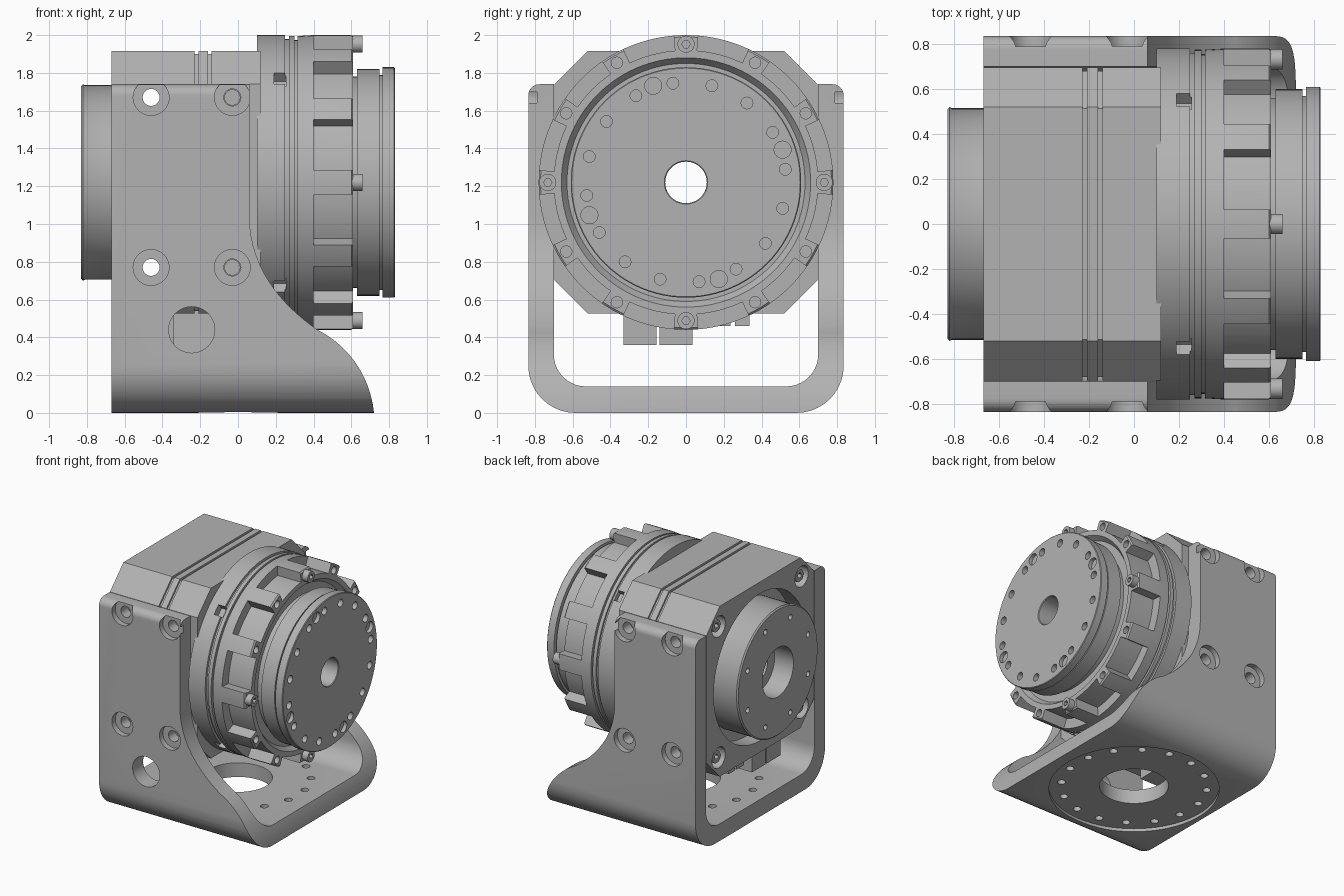
import bpy, bmesh, math
from mathutils import Vector
from mathutils.geometry import interpolate_bezier

if "Cube" in bpy.data.objects:
    bpy.data.objects.remove(bpy.data.objects["Cube"])

CZ = 1.22  # height of the drive axis
grey = bpy.data.materials.new("machined_grey")
grey.diffuse_color = (0.45, 0.45, 0.45, 1)
grey.use_nodes = True
grey.node_tree.nodes["Principled BSDF"].inputs["Base Color"].default_value = grey.diffuse_color


def place(axis, u, v, w):
    return {"x": (w, u, v), "y": (u, w, v), "z": (u, v, w)}[axis]


def circle(u, v, r, n=32):
    return [(u + r * math.cos(2 * math.pi * i / n), v + r * math.sin(2 * math.pi * i / n)) for i in range(n)]


def polar(r, deg):
    a = math.radians(deg)
    return r * math.cos(a), CZ + r * math.sin(a)


def rect(u0, u1, v0, v1):
    return [(u0, v0), (u1, v0), (u1, v1), (u0, v1)]


def fillet(pts, radii, n=10):
    """Round the corners of a polygon."""
    out = []
    for i, (p, r) in enumerate(zip(pts, radii)):
        p = Vector(p)
        if r == 0:
            out.append(tuple(p))
            continue
        a = (Vector(pts[i - 1]) - p).normalized() * r
        b = (Vector(pts[(i + 1) % len(pts)]) - p).normalized() * r
        for k in range(n + 1):
            t = math.pi / 2 * k / n
            out.append(tuple(p + a * (1 - math.sin(t)) + b * (1 - math.cos(t))))
    return out


def loft(bm, axis, sections):
    """Join equal-sized outlines placed along an axis: [(position, points)]."""
    rings = [[bm.verts.new(place(axis, u, v, w)) for u, v in pts] for w, pts in sections]
    n = len(rings[0])
    for a, b in zip(rings, rings[1:]):
        for i in range(n):
            bm.faces.new((a[i], a[(i + 1) % n], b[(i + 1) % n], b[i]))
    bm.faces.new(rings[0])
    bm.faces.new(rings[-1])


def finish(name, bm):
    bmesh.ops.recalc_face_normals(bm, faces=bm.faces)
    me = bpy.data.meshes.new(name)
    bm.to_mesh(me)
    bm.free()
    me.materials.append(grey)
    ob = bpy.data.objects.new(name, me)
    bpy.context.collection.objects.link(ob)
    return ob


def solid(name, axis, *prisms):
    """One object from prisms given as (points, start, end)."""
    bm = bmesh.new()
    for pts, a, b in prisms:
        loft(bm, axis, [(a, pts), (b, pts)])
    return finish(name, bm)


def lathe(name, profile, n=96):
    """Turn a closed (x, radius) profile around the drive axis."""
    bm = bmesh.new()
    rings = [[bm.verts.new((x, y, z)) for y, z in circle(0, CZ, r, n)] for x, r in profile]
    for k, a in enumerate(rings):
        b = rings[(k + 1) % len(rings)]
        for i in range(n):
            bm.faces.new((a[i], a[(i + 1) % n], b[(i + 1) % n], b[i]))
    return finish(name, bm)


def boolean(ob, tool, op="DIFFERENCE"):
    mod = ob.modifiers.new("cut", "BOOLEAN")
    mod.operation, mod.solver, mod.object = op, "EXACT", tool
    dg = bpy.context.evaluated_depsgraph_get()
    dg.update()
    me = bpy.data.meshes.new_from_object(ob.evaluated_get(dg))
    ob.modifiers.clear()
    ob.data = me
    bpy.data.objects.remove(tool)


def cut(ob, axis, *prisms):
    boolean(ob, solid("cutter", axis, *prisms))


# Bracket: U section trimmed by the swept side outline
W, I, H = 0.835, 0.70, 1.74
u_shape = fillet([(-W, 0), (W, 0), (W, H), (I, H), (I, 0.14), (-I, 0.14), (-I, H), (-W, H)],
                 [0.25, 0.25, 0.06, 0, 0.17, 0.17, 0, 0.06])
bracket = solid("bracket", "x", (u_shape, -0.67, 0.74))


def curve(*p):
    return [(q.x, q.y) for q in interpolate_bezier(*[Vector((a, b, 0)) for a, b in p], 16)]


side = curve((0.06, 1.05), (0.06, 0.75), (0.25, 0.56), (0.42, 0.44))
side += curve((0.42, 0.44), (0.58, 0.36), (0.70, 0.20), (0.72, 0))[1:]
side += [(0.72, -0.1), (-0.8, -0.1), (-0.8, 1.9), (0.06, 1.9)]
boolean(bracket, solid("trim", "y", (side, -1, 1)), "INTERSECT")

# Bracket bolt holes, cable hole and mounting pattern in the base
spots = [(x, z) for x in (-0.46, -0.03) for z in (0.77, 1.67)]
cut(bracket, "y", *[(circle(x, z, 0.095), s * 0.79, s * 0.9) for x, z in spots for s in (-1, 1)])
cut(bracket, "y", *[(circle(x, z, 0.045, 24), s * 0.6, s * 0.85) for x, z in spots for s in (-1, 1)])
cut(bracket, "y", (circle(-0.245, 0.44, 0.122, 48), -0.9, -0.6))
cut(bracket, "z", (circle(0, 0, 0.63, 72), -0.1, 0.025))
cut(bracket, "z", (circle(0, 0, 0.255, 64), -0.1, 0.3),
    *[(circle(*[0.54 * f(math.radians(11.25 + 22.5 * k)) for f in (math.cos, math.sin)], 0.03, 16), -0.1, 0.3)
      for k in range(16)])


# Motor housing: chamfered block with two grooves round it
def octagon(d):
    h, c = 0.695 - d, 0.52 - d * 0.4
    return [(a, CZ + b) for a, b in
            [(-c, -h), (c, -h), (h, -c), (h, c), (c, h), (-c, h), (-h, c), (-h, -c)]]


bm = bmesh.new()
loft(bm, "x", [(x, octagon(d)) for x, d in
               [(-0.67, 0), (-0.23, 0), (-0.23, 0.015), (-0.21, 0.015), (-0.21, 0),
                (-0.16, 0), (-0.16, 0.015), (-0.14, 0.015), (-0.14, 0), (0.12, 0)]])
housing = finish("motor_housing", bm)
cut(housing, "x", (circle(0, CZ, 0.60, 72), -0.8, -0.54))
cut(housing, "x", (circle(0, CZ, 0.11, 48), -0.9, 0.3))
corners = [(sy * 0.535, CZ + sz * 0.535) for sy in (-1, 1) for sz in (-1, 1)]
cut(housing, "x", *[(circle(y, z, 0.085), -0.8, -0.57) for y, z in corners])
cut(housing, "y", *[(circle(-0.46, z, 0.045, 24), -0.8, 0.8) for z in (0.77, 1.67)])
cut(housing, "y", *[(circle(-0.03, z, 0.04, 24), s * 0.5, s * 0.8) for z in (0.77, 1.67) for s in (-1, 1)])
posts = solid("corner_screws", "x", *[(circle(y, z, 0.05, 24), -0.65, -0.56) for y, z in corners])
cut(posts, "x", *[(circle(y, z, 0.025, 6), -0.7, -0.62) for y, z in corners])

# Rear cap with bore and screw holes
cap = lathe("rear_cap", [(-0.53, 0.11), (-0.53, 0.515), (-0.81, 0.515), (-0.82, 0.52), (-0.83, 0.51),
                         (-0.83, 0.20), (-0.66, 0.20), (-0.66, 0.11)])
cut(cap, "x", *[(circle(*polar(0.42, 22.5 + 45 * k), 0.022, 16), -0.9, -0.78) for k in range(8)])

# Cable connectors under the housing
solid("connectors", "x", *[(rect(a, b, z, 0.56), -0.62, -0.34) for a, b, z in
                           [(-0.33, -0.155, 0.36), (-0.14, 0.035, 0.36), (0.14, 0.235, 0.46), (0.26, 0.335, 0.46)]])

# Gear ring: grooved drum with scalloped front rim
ring = lathe("gear_ring", [(0.10, 0.11), (0.10, 0.78), (0.25, 0.78), (0.25, 0.76), (0.27, 0.76), (0.27, 0.775),
                           (0.30, 0.775), (0.30, 0.755), (0.315, 0.755), (0.315, 0.775), (0.40, 0.78),
                           (0.60, 0.78), (0.61, 0.77), (0.61, 0.66), (0.57, 0.63), (0.57, 0.11)], 120)


def sector(mid, half, r0, r1):
    angles = [mid - half + 2 * half * i / 8 for i in range(9)]
    return [polar(r0, a) for a in angles] + [polar(r1, a) for a in reversed(angles)]


cut(ring, "x", *[(sector(15 + 30 * k, 10.2, 0.70, 0.86), 0.40, 0.65) for k in range(12)])
cut(ring, "x", *[(sector(45 + 90 * k, 3, 0.72, 0.86), 0.19, 0.255) for k in range(4)])
cut(ring, "x", *[(circle(*polar(0.732, 30 * k), 0.03, 16), 0.5, 0.7) for k in range(12) if k % 3])

# Socket bolts on the ring
bolts = solid("ring_bolts", "x", *[(circle(*polar(0.732, 90 * k), 0.045, 28), 0.58, 0.66) for k in range(4)])
cut(bolts, "x", *[(circle(*polar(0.732, 90 * k), 0.022, 6), 0.63, 0.7) for k in range(4)])

# Output flange: hub, gap and drilled face disc
lathe("output_hub", [(0.55, 0.11), (0.55, 0.56), (0.63, 0.56), (0.63, 0.60), (0.75, 0.60), (0.75, 0.57),
                     (0.77, 0.57), (0.77, 0.11)])
disc = lathe("output_disc", [(0.765, 0.11), (0.765, 0.61), (0.825, 0.61), (0.83, 0.605), (0.83, 0.115), (0.825, 0.11)])
cut(disc, "x", *[(circle(*polar(0.53, 7.5 + 22.5 * k), 0.031, 20), 0.78, 0.9) for k in range(16)],
    *[(circle(*polar(0.54, a), 0.045, 24), 0.80, 0.9) for a in (18.75, 108.75, 198.75, 288.75)])

# Smooth round surfaces, keep machined edges crisp
for ob in bpy.context.scene.objects:
    ob.select_set(True)
    bpy.context.view_layer.objects.active = ob
bpy.ops.object.shade_smooth_by_angle(angle=math.radians(28))
